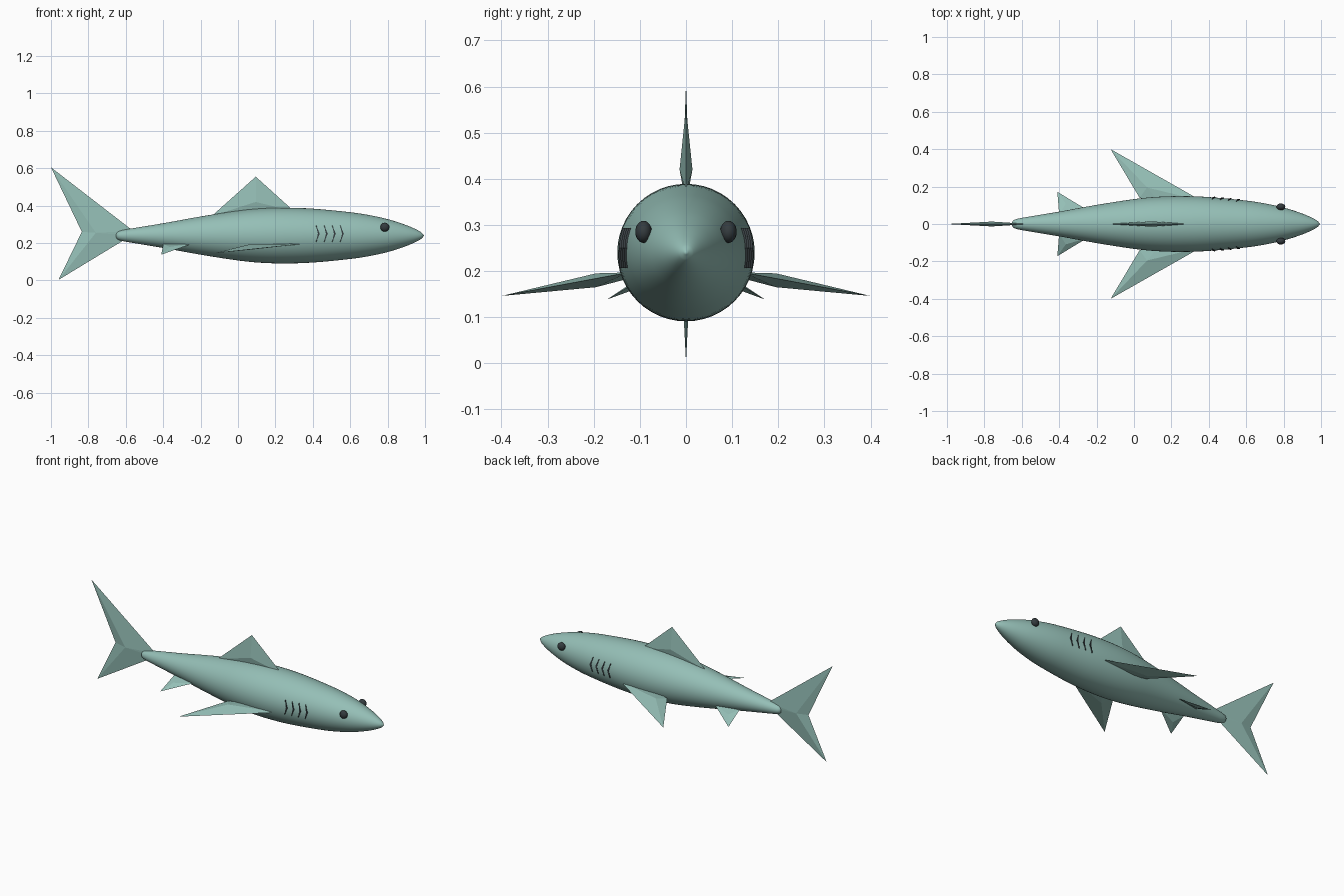
import bpy, bmesh, math
from mathutils import Vector

cube = bpy.data.objects.get("Cube")
if cube:
    bpy.data.objects.remove(cube, do_unlink=True)

AXIS_Z = 0.24


def material(name, rgb):
    m = bpy.data.materials.new(name)
    m.use_nodes = True
    m.diffuse_color = (*rgb, 1)
    m.node_tree.nodes["Principled BSDF"].inputs["Base Color"].default_value = (*rgb, 1)
    return m


skin = material("sea green skin", (0.30, 0.52, 0.47))
dark = material("dark grey", (0.035, 0.045, 0.05))


def finish(bm, name, mat, smooth=False):
    bmesh.ops.recalc_face_normals(bm, faces=bm.faces)
    mesh = bpy.data.meshes.new(name)
    bm.to_mesh(mesh)
    bm.free()
    mesh.materials.append(mat)
    for p in mesh.polygons:
        p.use_smooth = smooth
    obj = bpy.data.objects.new(name, mesh)
    bpy.context.collection.objects.link(obj)
    return obj


# Body: smooth profile turned around the long axis
PROFILE = [(-0.655, 0), (-0.648, 0.016), (-0.63, 0.026), (-0.58, 0.036), (-0.4, 0.066),
           (-0.2, 0.102), (0, 0.133), (0.12, 0.145), (0.25, 0.149), (0.4, 0.144),
           (0.6, 0.125), (0.7, 0.11), (0.8, 0.088), (0.88, 0.063), (0.94, 0.039),
           (0.98, 0.017), (0.995, 0)]


def body_radius(x):
    for (x0, r0), (x1, r1) in zip(PROFILE, PROFILE[1:]):
        if x0 <= x <= x1:
            return r0 + (r1 - r0) * (x - x0) / (x1 - x0)
    return 0


def spline(points, steps=4):
    out = []
    for i in range(len(points) - 1):
        a, b, c, d = [Vector(points[min(max(k, 0), len(points) - 1)])
                      for k in range(i - 1, i + 3)]
        # tangents scaled to uneven spacing
        h = c.x - b.x
        m0 = (c.y - a.y) / (c.x - a.x) * h
        m1 = (d.y - b.y) / (d.x - b.x) * h
        for s in range(steps):
            t = s / steps
            r = ((2*t**3 - 3*t**2 + 1) * b.y + (t**3 - 2*t**2 + t) * m0
                 + (3*t**2 - 2*t**3) * c.y + (t**3 - t**2) * m1)
            out.append((b.x + h * t, max(r, 0)))
    return out + [points[-1]]


bm = bmesh.new()
SIDES = 48
rings = []
for x, r in spline(PROFILE):
    if r < 1e-5:
        rings.append([bm.verts.new((x, 0, AXIS_Z))])
    else:
        rings.append([bm.verts.new((x, r * math.cos(a), AXIS_Z + r * math.sin(a)))
                      for a in (math.tau * k / SIDES for k in range(SIDES))])
for a, b in zip(rings, rings[1:]):
    for k in range(SIDES):
        n = (k + 1) % SIDES
        quad = [a[k % len(a)], a[n % len(a)], b[n % len(b)], b[k % len(b)]]
        bm.faces.new(list(dict.fromkeys(quad)))
finish(bm, "body", skin, True)


# Fins: flat outline with a raised ridge point on each side
def fin(name, outline, centre, thickness):
    bm = bmesh.new()
    rim = [bm.verts.new(p) for p in outline]
    for off in (Vector(thickness), -Vector(thickness)):
        peak = bm.verts.new(Vector(centre) + off)
        for a, b in zip(rim, rim[1:] + rim[:1]):
            bm.faces.new((a, b, peak))
    return finish(bm, name, skin)


fin("dorsal_fin", [(0.3, 0, 0.37), (0.095, 0, 0.555), (-0.14, 0, 0.345), (0.09, 0, 0.345)],
    (0.095, 0, 0.42), (0, 0.014, 0))
fin("tail_fin", [(-0.56, 0, 0.265), (-1, 0, 0.605), (-0.835, 0, 0.26), (-0.96, 0, 0.003),
                 (-0.57, 0, 0.24)],
    (-0.76, 0, 0.255), (0, 0.013, 0))

for side, s in (("left", 1), ("right", -1)):
    fin(side + "_pectoral_fin",
        [(0.36, s * 0.125, 0.197), (-0.125, s * 0.4, 0.146),
         (0.03, s * 0.14, 0.185), (0.15, s * 0.1, 0.19)],
        (0.07, s * 0.195, 0.18), (0, 0, 0.015))
    fin(side + "_pelvic_fin",
        [(-0.25, s * 0.075, 0.195), (-0.41, s * 0.172, 0.138), (-0.4, s * 0.05, 0.195)],
        (-0.365, s * 0.105, 0.172), (0, s * 0.004, 0.008))

    # Eyes
    bm = bmesh.new()
    bmesh.ops.create_uvsphere(bm, u_segments=20, v_segments=12, radius=1)
    for v in bm.verts:
        v.co = Vector((0.785 + v.co.x * 0.024, s * (0.092 + v.co.y * 0.018),
                       0.285 + v.co.z * 0.024))
    finish(bm, side + "_eye", dark, True)

    # Gills: thin bent slits that follow the body
    for i in range(4):
        x0 = 0.418 + i * 0.043
        bm = bmesh.new()
        rows = []
        for k in range(9):
            t = k / 4 - 1
            z = 0.25 + t * 0.043
            x = x0 + 0.014 * (1 - abs(t))
            w = 0.001 + 0.004 * (1 - abs(t))
            row = []
            for dx, lift in ((-w, -0.003), (-w, 0.003), (w, 0.005), (w, -0.003)):
                r = body_radius(x + dx) + lift
                y = math.sqrt(r * r - (z - AXIS_Z) ** 2)
                row.append(bm.verts.new((x + dx, s * y, z)))
            rows.append(row)
        for a, b in zip(rows, rows[1:]):
            for k in range(4):
                n = (k + 1) % 4
                bm.faces.new((a[k], a[n], b[n], b[k]))
        bm.faces.new(rows[0])
        bm.faces.new(rows[-1])
        finish(bm, f"{side}_gill_{i + 1}", dark)
